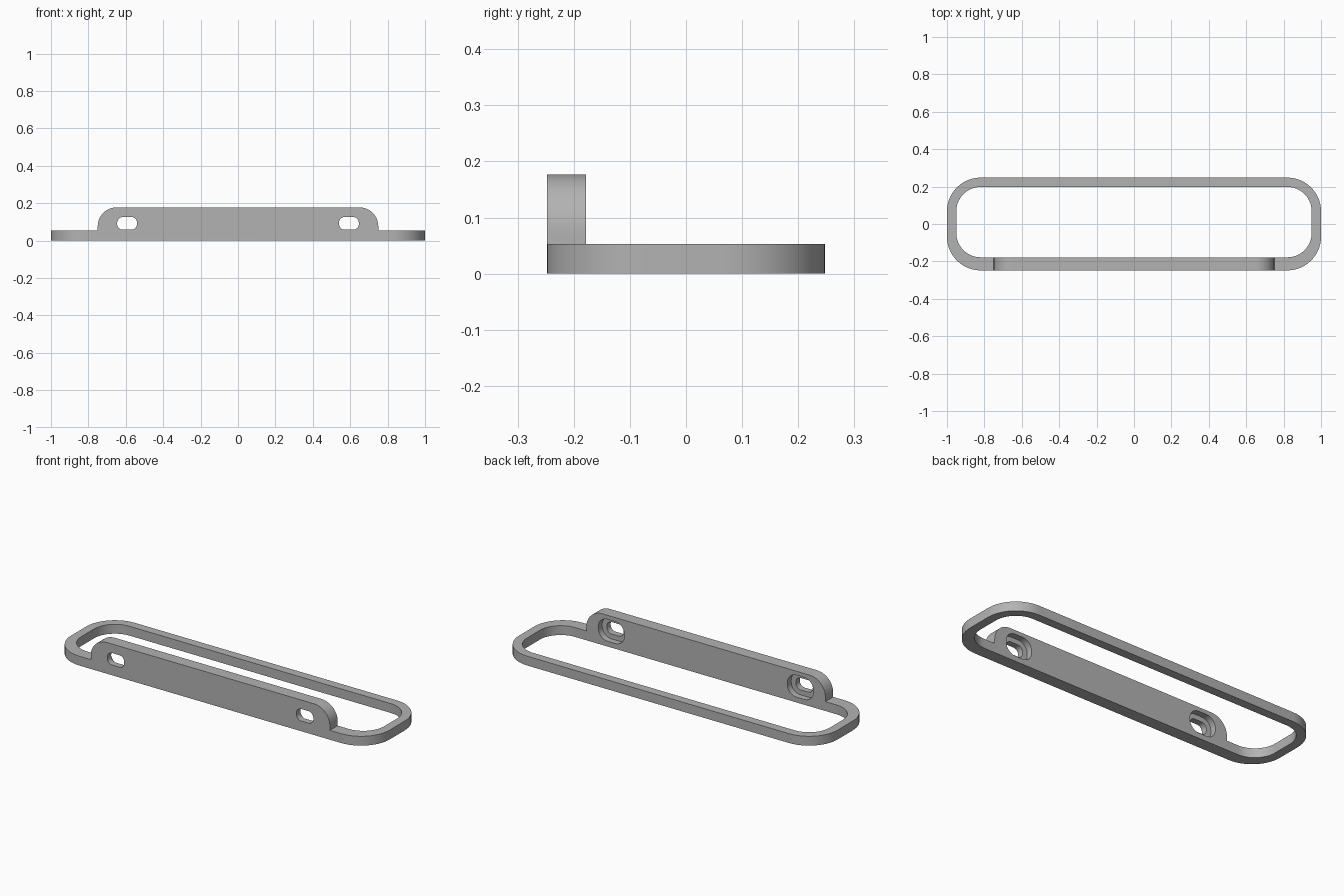
import bpy
import bmesh
from math import sin, cos, pi, radians

cube = bpy.data.objects.get("Cube")
if cube:
    bpy.data.objects.remove(cube, do_unlink=True)

grey = bpy.data.materials.new("plain grey")
grey.use_nodes = True
colour = (0.45, 0.45, 0.45, 1)
grey.diffuse_color = colour
grey.node_tree.nodes["Principled BSDF"].inputs["Base Color"].default_value = colour

STEPS = 14
RAIL = 0.053                       # height of the ring
FRONT, INNER, BACK = -0.248, -0.178, 0.248


def rounded_rect(x0, x1, y0, y1, radius):
    """Counter-clockwise outline of a rectangle with round corners."""
    centres = [(x1 - radius, y1 - radius), (x0 + radius, y1 - radius),
               (x0 + radius, y0 + radius), (x1 - radius, y0 + radius)]
    return [(cx + radius * cos(a), cy + radius * sin(a))
            for q, (cx, cy) in enumerate(centres)
            for a in [(q + i / STEPS) * pi / 2 for i in range(STEPS + 1)]]


def finish(name, bm):
    bmesh.ops.recalc_face_normals(bm, faces=bm.faces)
    mesh = bpy.data.meshes.new(name)
    bm.to_mesh(mesh)
    bm.free()
    mesh.materials.append(grey)
    obj = bpy.data.objects.new(name, mesh)
    bpy.context.collection.objects.link(obj)
    return obj


def upright_slab(name, outline, y0, y1):
    """Extrude an x-z outline along y."""
    bm = bmesh.new()
    face = bm.faces.new([bm.verts.new((x, y0, z)) for x, z in outline])
    out = bmesh.ops.extrude_face_region(bm, geom=[face])["geom"]
    verts = [v for v in out if isinstance(v, bmesh.types.BMVert)]
    bmesh.ops.translate(bm, verts=verts, vec=(0, y1 - y0, 0))
    return finish(name, bm)


def combine(target, tool, operation):
    mod = target.modifiers.new(operation, 'BOOLEAN')
    mod.operation = operation
    mod.solver = 'EXACT'
    mod.object = tool
    bpy.context.view_layer.objects.active = target
    bpy.ops.object.modifier_apply(modifier=mod.name)
    bpy.data.objects.remove(tool, do_unlink=True)


# Flat ring, with a wider rail along the front
bm = bmesh.new()
outer = rounded_rect(-1, 1, FRONT, BACK, 0.18)
inner = rounded_rect(-0.95, 0.95, INNER, 0.198, 0.13)
loops = [[bm.verts.new((x, y, z)) for x, y in outline]
         for outline, z in ((outer, 0), (outer, RAIL), (inner, RAIL), (inner, 0))]
count = len(outer)
for k in range(4):
    a, b = loops[k], loops[(k + 1) % 4]
    for i in range(count):
        j = (i + 1) % count
        bm.faces.new((a[i], a[j], b[j], b[i]))
frame = finish("mounting_frame", bm)

# Upright plate with rounded top corners, fused to the front rail
outline = rounded_rect(-0.75, 0.75, -0.1, 0.177, 0.1)[:2 * (STEPS + 1)]
outline += [(-0.75, 0.02), (0.75, 0.02)]
combine(frame, upright_slab("plate", outline, FRONT, INNER), 'UNION')

# Screw slots through the plate, each with a wider recess at the back
for side in (-1, 1):
    x, z = side * 0.593, 0.092
    for w, h, r, y0, y1 in ((0.053, 0.034, 0.031, FRONT - 0.05, INNER + 0.05),
                            (0.082, 0.062, 0.058, -0.213, INNER + 0.05)):
        slot = rounded_rect(x - w, x + w, z - h, z + h, r)
        combine(frame, upright_slab("slot_cutter", slot, y0, y1), 'DIFFERENCE')

bpy.ops.object.select_all(action='DESELECT')
frame.select_set(True)
bpy.context.view_layer.objects.active = frame
bpy.ops.object.shade_smooth_by_angle(angle=radians(30))
